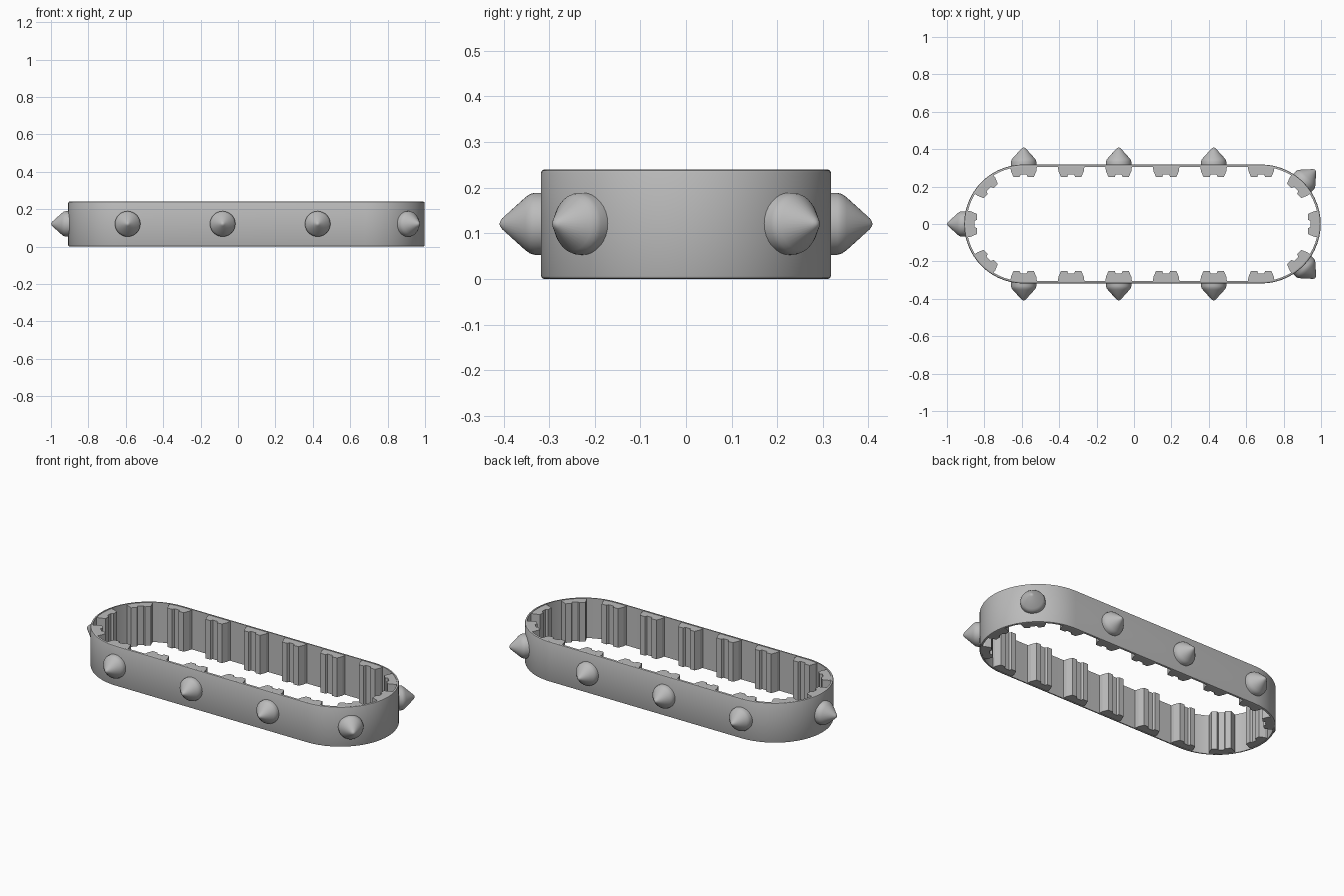
import bpy, bmesh, math
from mathutils import Matrix, Vector

cube = bpy.data.objects.get("Cube")
if cube:
    bpy.data.objects.remove(cube, do_unlink=True)

# Track dimensions
HEIGHT = 0.24
RADIUS = 0.318
HALF = 0.635          # half length of the straight runs
SHIFT = 0.045         # x of the belt's middle
WALL = 0.012
ARC_STEPS = 28

grey = bpy.data.materials.new("track_grey")
grey.use_nodes = True
colour = (0.5, 0.5, 0.5, 1)
grey.diffuse_color = colour
grey.node_tree.nodes["Principled BSDF"].inputs["Base Color"].default_value = colour


def finish(bm, name, angle=None):
    bmesh.ops.recalc_face_normals(bm, faces=bm.faces)
    mesh = bpy.data.meshes.new(name)
    bm.to_mesh(mesh)
    bm.free()
    mesh.materials.append(grey)
    obj = bpy.data.objects.new(name, mesh)
    bpy.context.collection.objects.link(obj)
    if angle:
        bpy.ops.object.select_all(action="DESELECT")
        obj.select_set(True)
        bpy.context.view_layer.objects.active = obj
        bpy.ops.object.shade_smooth_by_angle(angle=math.radians(angle))
    return obj


# Belt: a rounded strip section swept around the loop
def make_belt():
    c = 0.007
    section = [(0, c), (-c * 0.3, c * 0.3), (-c, 0), (-WALL, 0)]
    section += [(d, HEIGHT - z) for d, z in reversed(section)]
    bm = bmesh.new()
    rings = []
    for side, start in ((1, -math.pi / 2), (-1, math.pi / 2)):
        for i in range(ARC_STEPS + 1):
            a = start + math.pi * i / ARC_STEPS
            rings.append([bm.verts.new((SHIFT + side * HALF + (RADIUS + d) * math.cos(a),
                                        (RADIUS + d) * math.sin(a), z)) for d, z in section])
    for i, ring in enumerate(rings):
        after = rings[(i + 1) % len(rings)]
        for j in range(len(section)):
            k = (j + 1) % len(section)
            bm.faces.new((ring[j], after[j], after[k], ring[k]))
    finish(bm, "belt", 40)


# Inner lug: notched tooth, extruded upwards; local +y points out of the loop
def lug_mesh():
    half = [(0.071, -0.01), (0.068, -0.035), (0.054, -0.068),
            (0.022, -0.068), (0.016, -0.054)]
    outline = half + [(-x, y) for x, y in reversed(half)]
    bm = bmesh.new()
    base = bm.faces.new([bm.verts.new((x, y, 0.003)) for x, y in outline])
    top = bmesh.ops.extrude_face_region(bm, geom=[base])["geom"]
    bmesh.ops.translate(bm, verts=[v for v in top if isinstance(v, bmesh.types.BMVert)],
                        vec=(0, 0, HEIGHT - 0.006))
    return finish(bm, "lug")


# Spike: lathed stud with a soft shoulder; local +y points out of the loop
def spike_mesh():
    profile = [(0, -0.009), (0.068, -0.009), (0.068, 0.014), (0.065, 0.024),
               (0.058, 0.034), (0.012, 0.085), (0.006, 0.089), (0, 0.091)]
    bm = bmesh.new()
    verts = [bm.verts.new((r, y, 0)) for r, y in profile]
    edges = [bm.edges.new(pair) for pair in zip(verts, verts[1:])]
    bmesh.ops.spin(bm, geom=verts + edges, cent=(0, 0, 0), axis=(0, 1, 0),
                   angle=math.tau, steps=32)
    bmesh.ops.remove_doubles(bm, verts=bm.verts, dist=0.0002)
    return finish(bm, "spike", 40)


# Evenly spaced stations round the loop: position on the outer face and direction
stations = []
for i in range(6):
    stations.append((-HALF + i * HALF * 2 / 5, -90))
for a in (-45, 0, 45):
    stations.append((HALF, a))
for i in range(6):
    stations.append((HALF - i * HALF * 2 / 5, 90))
for a in (135, 180, 225):
    stations.append((-HALF, a))


def place(source, station, z, name):
    x, degrees = station
    a = math.radians(degrees)
    out = Vector((math.cos(a), math.sin(a), 0)) * RADIUS
    obj = bpy.data.objects.new(name, source.data)
    bpy.context.collection.objects.link(obj)
    obj.matrix_world = (Matrix.Translation(out + Vector((SHIFT + x, 0, z)))
                        @ Matrix.Rotation(a - math.pi / 2, 4, "Z"))


make_belt()
lug, spike = lug_mesh(), spike_mesh()
spiked = {(x, a) for x, a in stations[0:6:2] + stations[6:9:2]}
spiked |= {s for s in stations[9:15] if s[1] == 90 and stations.index(s) % 2 == 0}
spiked.add((-HALF, 180))
for n, station in enumerate(stations):
    place(lug, station, 0, f"lug_{n + 1}")
    if station in spiked:
        place(spike, station, HEIGHT / 2 + 0.001, f"spike_{n + 1}")
for source in (lug, spike):
    bpy.data.objects.remove(source)
